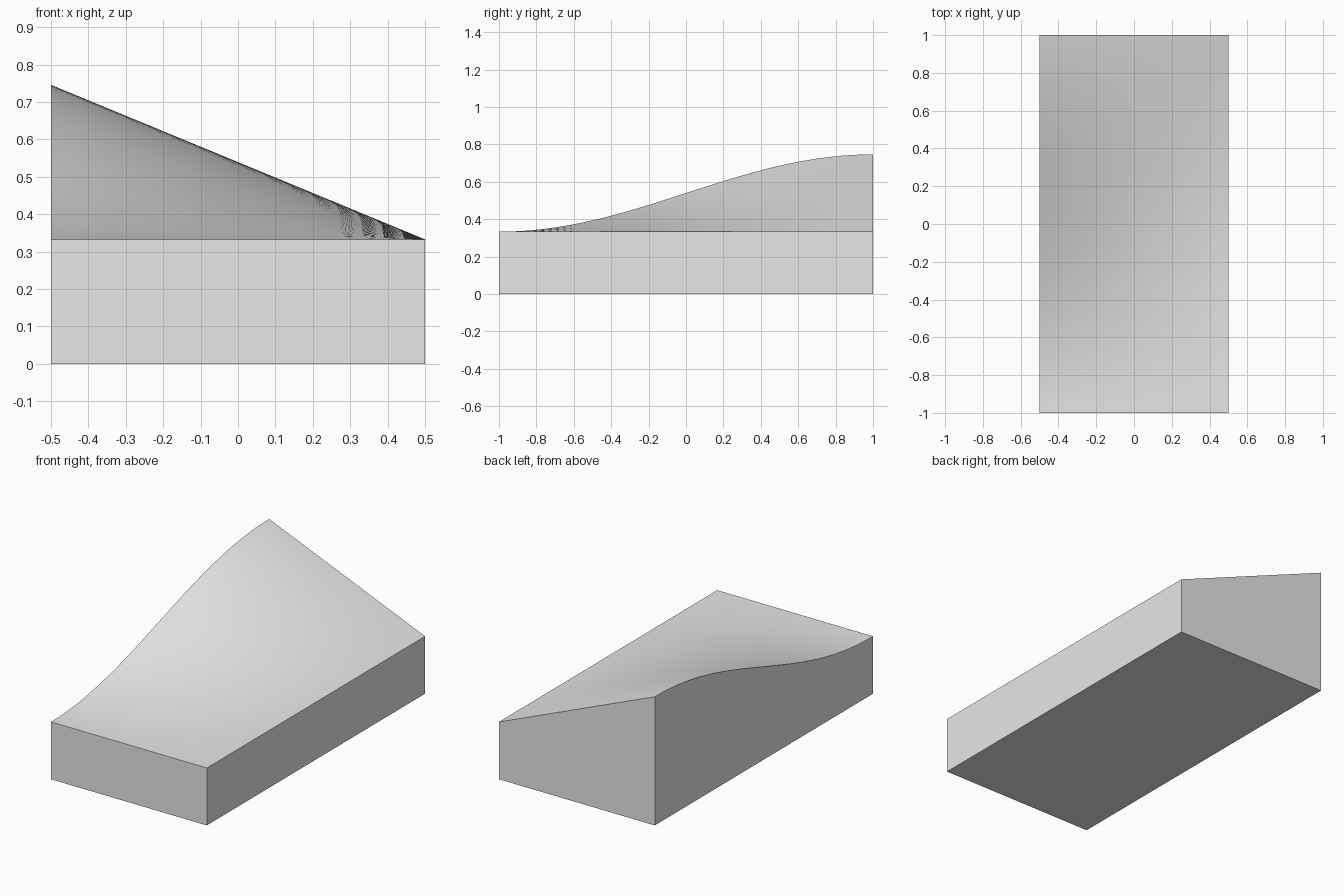
import bpy
import bmesh
import math

cube = bpy.data.objects.get("Cube")
if cube:
    bpy.data.objects.remove(cube, do_unlink=True)

WIDTH, LENGTH = 1.0, 2.0
BASE, RISE = 0.333, 0.413
COLS, ROWS = 16, 48

# Plain grey material
grey = bpy.data.materials.new("light_grey")
grey.use_nodes = True
colour = (0.8, 0.8, 0.8, 1)
grey.diffuse_color = colour
grey.node_tree.nodes["Principled BSDF"].inputs["Base Color"].default_value = colour


def top_height(x, y):
    """Straight across the width, S-curved along the length."""
    across = 0.5 - x / WIDTH
    along = 0.5 - 0.5 * math.cos(math.pi * (y / LENGTH + 0.5))
    return BASE + RISE * across * along


# Twisted top sheet, with a wall and floor extruded from its outline
bm = bmesh.new()
grid = [[None] * (ROWS + 1) for _ in range(COLS + 1)]
for i in range(COLS + 1):
    for j in range(ROWS + 1):
        x = (i / COLS - 0.5) * WIDTH
        y = (j / ROWS - 0.5) * LENGTH
        grid[i][j] = bm.verts.new((x, y, top_height(x, y)))
for i in range(COLS):
    for j in range(ROWS):
        bm.faces.new((grid[i][j], grid[i + 1][j],
                      grid[i + 1][j + 1], grid[i][j + 1]))

rim = [e for e in bm.edges if e.is_boundary]
walls = bmesh.ops.extrude_edge_only(bm, edges=rim)["geom"]
for v in walls:
    if isinstance(v, bmesh.types.BMVert):
        v.co.z = 0
floor_edges = [e for e in walls if isinstance(e, bmesh.types.BMEdge) and e.is_boundary]
bmesh.ops.contextual_create(bm, geom=floor_edges)
bmesh.ops.recalc_face_normals(bm, faces=bm.faces)

mesh = bpy.data.meshes.new("twisted_ramp")
bm.to_mesh(mesh)
bm.free()
mesh.materials.append(grey)
ramp = bpy.data.objects.new("twisted_ramp", mesh)
bpy.context.collection.objects.link(ramp)

# Smooth top, crisp outer edges
bpy.ops.object.select_all(action="DESELECT")
ramp.select_set(True)
bpy.context.view_layer.objects.active = ramp
bpy.ops.object.shade_smooth_by_angle(angle=math.radians(30))
